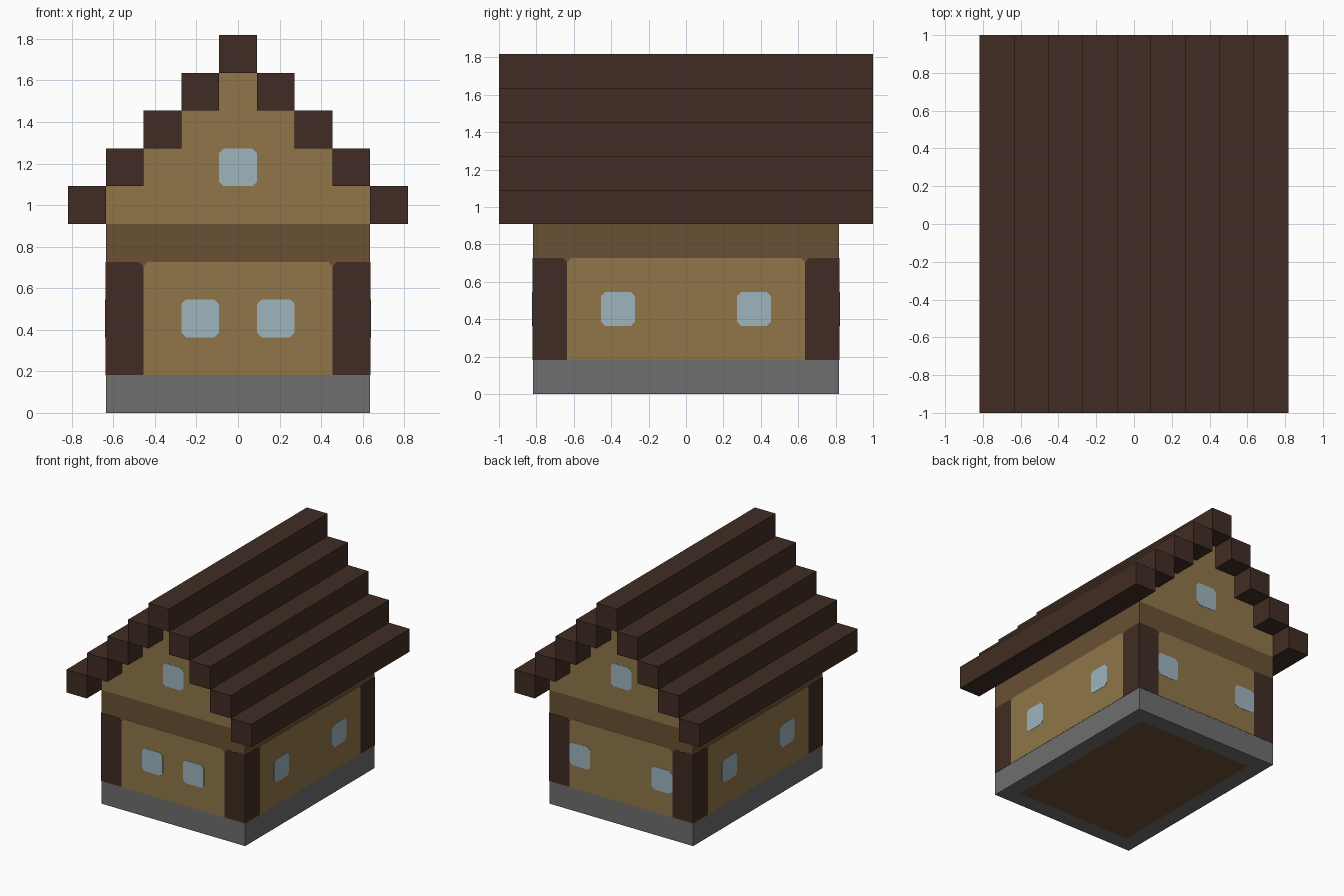
import bpy, bmesh, math
from mathutils import Matrix

default = bpy.data.objects.get("Cube")
if default:
    bpy.data.objects.remove(default)

U = 2 / 11          # one block of the house
SKIN = 0.002        # thickness of painted plates
CUT = 0.022         # clipped corner size


def linear(v):
    v /= 255
    return v / 12.92 if v <= 0.04045 else ((v + 0.055) / 1.055) ** 2.4


def material(name, *rgb):
    m = bpy.data.materials.new(name)
    m.use_nodes = True
    col = (*[linear(v) for v in rgb], 1)
    m.diffuse_color = col
    bsdf = m.node_tree.nodes["Principled BSDF"]
    bsdf.inputs["Base Color"].default_value = col
    bsdf.inputs["Roughness"].default_value = 0.9
    return m


stone = material("grey stone", 110, 110, 110)
plaster = material("tan plaster", 144, 118, 73)
beam = material("brown beam", 106, 81, 51)
timber = material("dark timber", 64, 44, 35)
glass = material("pale blue glass", 157, 181, 190)


def finish(name, bm, *mats):
    bmesh.ops.recalc_face_normals(bm, faces=bm.faces)
    me = bpy.data.meshes.new(name)
    bm.to_mesh(me)
    bm.free()
    for m in mats:
        me.materials.append(m)
    ob = bpy.data.objects.new(name, me)
    bpy.context.collection.objects.link(ob)
    return ob


def prism(name, outline, y0, y1, mat, turn=0):
    """Extrude an (x, z) outline from y0 to y1, then turn it about z."""
    bm = bmesh.new()
    face = bm.faces.new([bm.verts.new((x, y0, z)) for x, z in outline])
    ext = bmesh.ops.extrude_face_region(bm, geom=[face])["geom"]
    moved = [v for v in ext if isinstance(v, bmesh.types.BMVert)]
    bmesh.ops.translate(bm, verts=moved, vec=(0, y1 - y0, 0))
    bmesh.ops.rotate(bm, verts=bm.verts, matrix=Matrix.Rotation(turn, 3, "Z"))
    return finish(name, bm, mat)


def rect(x0, x1, z0, z1, cuts=""):
    """Rectangle outline; cuts lists clipped corners: a, b bottom, c, d top."""
    corners = [("a", x0, z0, 1, 1), ("b", x1, z0, -1, 1),
               ("c", x1, z1, -1, -1), ("d", x0, z1, 1, -1)]
    pts = []
    for key, x, z, sx, sz in corners:
        if key in cuts:
            pair = [(x, z + sz * CUT), (x + sx * CUT, z)]
            pts += pair if key in "ac" else pair[::-1]
        else:
            pts.append((x, z))
    return pts


def block(name, x0, x1, y0, y1, z0, z1, mat):
    return prism(name, rect(x0 * U, x1 * U, z0 * U, z1 * U), y0 * U, y1 * U, mat)


# Stone base with a brown floor panel underneath
bm = bmesh.new()
bmesh.ops.create_cube(bm, size=1)
bmesh.ops.scale(bm, vec=(7 * U, 9 * U, U), verts=bm.verts)
bmesh.ops.translate(bm, vec=(0, 0, U / 2), verts=bm.verts)
floor = min(bm.faces, key=lambda f: f.calc_center_median().z)
bmesh.ops.inset_individual(bm, faces=[floor], thickness=U)
floor.material_index = 1
finish("stone_base", bm, stone, beam)

# House core, seen as the beam band below the roof
block("house_core", -3.5, 3.5, -4.5, 4.5, 1, 5, beam)

# Stepped gable
half = [(w - 0.5, z) for w, z in ((4, 5), (4, 6), (3, 6), (3, 7), (2, 7), (2, 8), (1, 8), (1, 9))]
steps = half + [(-x, z) for x, z in reversed(half)]
prism("gable", [(x * U, z * U) for x, z in steps], -4.5 * U, 4.5 * U, plaster)

# Roof beams stepping up to the ridge
for i in range(4):
    for side, s in (("left", 1), ("right", -1)):
        a, b = sorted((s * (3.5 - i), s * (4.5 - i)))
        block(f"roof_beam_{side}_{i + 1}", a, b, -5.5, 5.5, 5 + i, 6 + i, timber)
block("roof_ridge", -0.5, 0.5, -5.5, 5.5, 9, 10, timber)

# Walls: name, turn, half width, distance, window centre, gable window
walls = [("front", 0, 3.5, 4.5, 1, True), ("left", 90, 4.5, 3.5, 2, False),
         ("back", 180, 3.5, 4.5, 2, True), ("right", 270, 4.5, 3.5, 2, False)]
for name, deg, w, d, win, has_gable in walls:
    def plate(part, x0, x1, z0, z1, cuts, mat, layers=1):
        prism(f"{name}_{part}", rect(x0, x1, z0 * U, z1 * U, cuts),
              -d * U - layers * SKIN, -d * U, mat, math.radians(deg))

    inner, outer = (w - 1) * U, w * U + SKIN
    plate("wall", -inner, inner, 1, 4, "cd", plaster)
    plate("post_a", -outer, -inner, 1, 4, "c", timber)
    plate("post_b", inner, outer, 1, 4, "d", timber)
    for tag, s in (("a", -1), ("b", 1)):
        c = s * win * U
        plate(f"window_{tag}", c - U / 2, c + U / 2, 2, 3, "abcd", glass, 2)
    if has_gable:
        plate("gable_window", -U / 2, U / 2, 6, 7, "abcd", glass)
